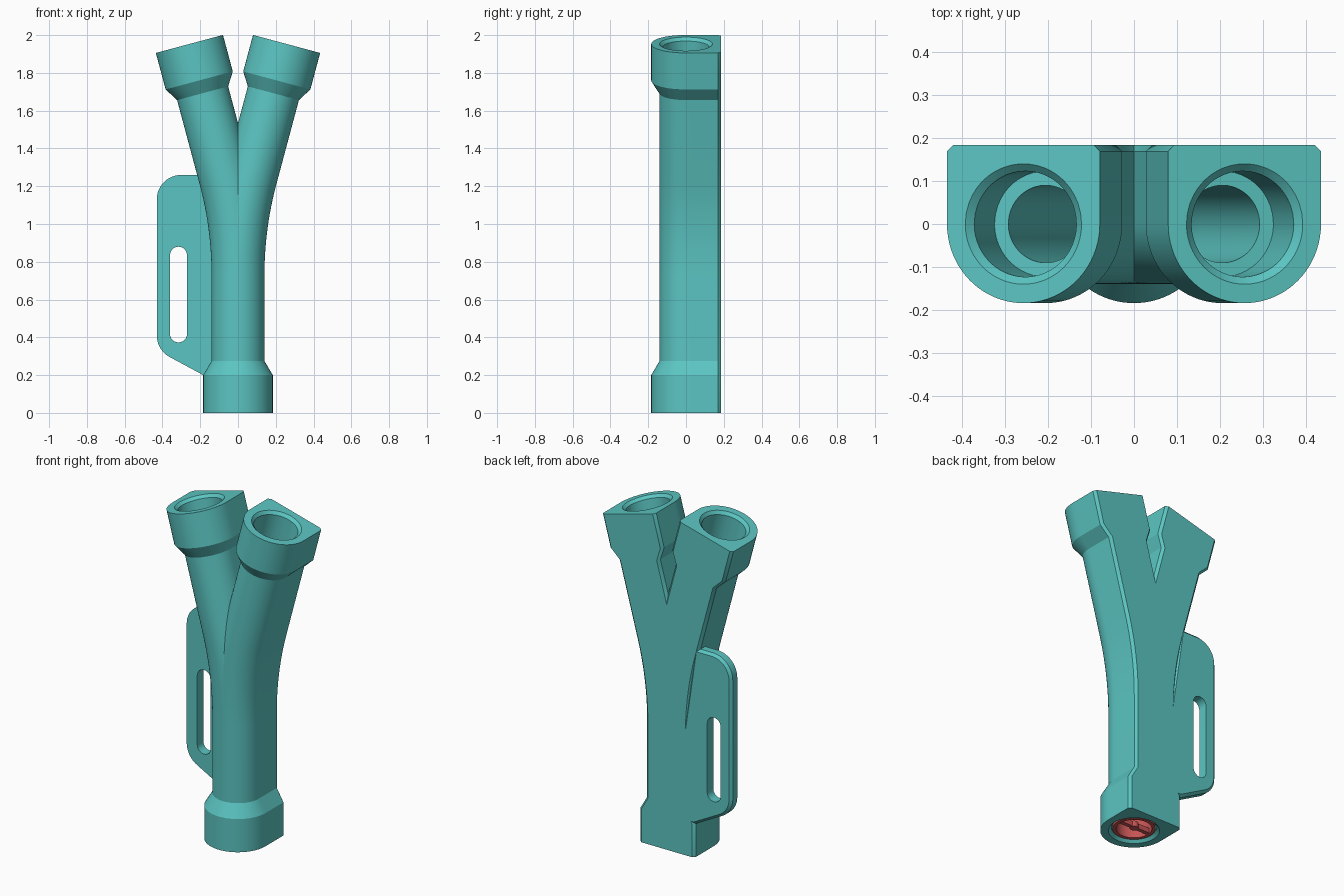
import bpy, bmesh, math
from mathutils import Vector

if "Cube" in bpy.data.objects:
    bpy.data.objects.remove(bpy.data.objects["Cube"])


def material(name, rgb):
    m = bpy.data.materials.new(name)
    m.diffuse_color = (*rgb, 1)
    m.use_nodes = True
    m.node_tree.nodes["Principled BSDF"].inputs["Base Color"].default_value = m.diffuse_color
    return m


TEAL = material("teal", (0.105, 0.56, 0.54))
RED = material("red", (0.56, 0.09, 0.09))

BACK, CHAMFER = 0.184, 0.015            # flat back plane and its edge chamfer
BEND_START, BEND_R, TILT = 0.73, 2.0, math.radians(15)
BEND_END = BEND_START + BEND_R * TILT
LENGTH = 1.984


def make_object(name, bm, mat):
    bmesh.ops.recalc_face_normals(bm, faces=bm.faces)
    me = bpy.data.meshes.new(name)
    bm.to_mesh(me)
    bm.free()
    me.materials.append(mat)
    ob = bpy.data.objects.new(name, me)
    bpy.context.collection.objects.link(ob)
    return ob


def activate(ob):
    bpy.ops.object.select_all(action='DESELECT')
    ob.select_set(True)
    bpy.context.view_layer.objects.active = ob


def smooth(ob):
    activate(ob)
    bpy.ops.object.shade_smooth_by_angle(angle=math.radians(25))


def frame(s):
    """Centre line point and sideways direction at arc length s."""
    a = min(max((s - BEND_START) / BEND_R, 0), TILT)
    x = BEND_R * (1 - math.cos(a))
    z = min(s, BEND_START) + BEND_R * math.sin(a)
    extra = max(s - BEND_END, 0)
    p = Vector((x + extra * math.sin(a), 0, z + extra * math.cos(a)))
    return p, Vector((math.cos(a), 0, -math.sin(a)))


def d_section(r):
    """Round front, straight sides, chamfered flat back."""
    pts = [(-r * math.cos(math.pi * i / 40), -r * math.sin(math.pi * i / 40)) for i in range(41)]
    pts += [(r, (BACK - CHAMFER) * i / 5) for i in range(1, 6)]
    w = r - CHAMFER
    pts += [(w - 2 * w * i / 14, BACK) for i in range(15)]
    pts += [(-r, (BACK - CHAMFER) * i / 5) for i in range(5, 0, -1)]
    return pts


ANGLES = [math.atan2(y, x) for x, y in d_section(0.184)]


def round_section(r):
    return [(r * math.cos(a), r * math.sin(a)) for a in ANGLES]


# Branching body: one hollow leg swept up outside and down inside, cut at the middle, mirrored
bend = [BEND_START + (BEND_END - BEND_START) * i / 16 for i in range(17)]
outer = [(0, .184), (.2, .184), (.275, .14)] + [(s, .14) for s in bend]
outer += [(LENGTH - .27, .14), (LENGTH - .2, .184), (LENGTH, .184)]
bore = [(LENGTH, .14), (LENGTH - .017, .123), (LENGTH - .2, .123), (LENGTH - .2, .09)]
bore += [(s, .09) for s in reversed(bend)]
bore += [(.2, .09), (.2, .123), (.017, .123), (0, .14)]

bm = bmesh.new()
rings = []
for stations, section in ((outer, d_section), (bore, round_section)):
    for s, r in stations:
        p, side = frame(s)
        rings.append([bm.verts.new(p + side * u + Vector((0, y, 0))) for u, y in section(r)])
n = len(ANGLES)
for k, ring in enumerate(rings):
    nxt = rings[(k + 1) % len(rings)]
    for i in range(n):
        j = (i + 1) % n
        bm.faces.new((ring[i], ring[j], nxt[j], nxt[i]))
bmesh.ops.recalc_face_normals(bm, faces=bm.faces)
bmesh.ops.bisect_plane(bm, geom=bm.verts[:] + bm.edges[:] + bm.faces[:], dist=1e-5,
                       plane_co=(0, 0, 0), plane_no=(1, 0, 0), clear_inner=True)
me = bpy.data.meshes.new("branching_body")
bm.to_mesh(me)
bm.free()
me.materials.append(TEAL)
body = bpy.data.objects.new("branching_body", me)
bpy.context.collection.objects.link(body)
activate(body)
mirror = body.modifiers.new("mirror", 'MIRROR')
mirror.merge_threshold = 0.0005
bpy.ops.object.modifier_apply(modifier="mirror")
smooth(body)


def arc(cx, cz, r, a0, a1, steps=12):
    return [(cx + r * math.cos(math.radians(a0 + (a1 - a0) * i / steps)),
             cz + r * math.sin(math.radians(a0 + (a1 - a0) * i / steps))) for i in range(steps + 1)]


def prism(name, outline, y0, y1, mat, chamfer=0):
    """Extrude an x-z outline from y0 to y1, optionally chamfering the y1 rim."""
    bm = bmesh.new()
    face = bm.faces.new([bm.verts.new((x, y0, z)) for x, z in outline])
    out = bmesh.ops.extrude_face_region(bm, geom=[face], use_keep_orig=True)
    new = [v for v in out['geom'] if isinstance(v, bmesh.types.BMVert)]
    bmesh.ops.translate(bm, verts=new, vec=(0, y1 - y0, 0))
    if chamfer:
        rim = [e for e in bm.edges if all(abs(v.co.y - y1) < 1e-5 for v in e.verts)]
        bmesh.ops.bevel(bm, geom=rim, offset=chamfer, segments=1, affect='EDGES')
    return make_object(name, bm, mat)


# Side handle plate with a grip slot
outline = arc(-.30, 1.13, .13, 90, 180) + arc(-.30, .41, .13, 180, 241.4)
outline += [(-.184, .2), (-.11, .2), (-.11, .75), (-.185, 1.26)]
handle = prism("side_handle", outline, BACK - .058, BACK, TEAL, CHAMFER)
slot = prism("slot_cutter", arc(-.315, .835, .045, 0, 180) + arc(-.315, .418, .045, 180, 360),
             0, .4, TEAL)
slot.hide_render = True
activate(handle)
cut = handle.modifiers.new("slot", 'BOOLEAN')
cut.operation, cut.object, cut.solver = 'DIFFERENCE', slot, 'EXACT'
bpy.ops.object.modifier_apply(modifier="slot")
bpy.data.objects.remove(slot)
smooth(handle)

# Red sleeve inside the bottom socket
bm = bmesh.new()
profile = [(.118, .012), (.118, .195), (.098, .195), (.098, .012)]
loops = [[bm.verts.new((r * math.cos(math.tau * i / 48), r * math.sin(math.tau * i / 48), z))
          for i in range(48)] for r, z in profile]
for k in range(4):
    a, b = loops[k], loops[(k + 1) % 4]
    for i in range(48):
        j = (i + 1) % 48
        bm.faces.new((a[i], a[j], b[j], b[i]))
smooth(make_object("socket_sleeve", bm, RED))

# Cross bar with a round hub spanning the sleeve
bm = bmesh.new()
bar = bmesh.ops.create_cube(bm, size=1)['verts']
bmesh.ops.scale(bm, verts=bar, vec=(.21, .024, .03))
hub = bmesh.ops.create_cone(bm, cap_ends=True, segments=24, radius1=.024, radius2=.024, depth=.034)['verts']
bmesh.ops.translate(bm, verts=bm.verts, vec=(0, 0, .032))
smooth(make_object("sleeve_cross_bar", bm, RED))
